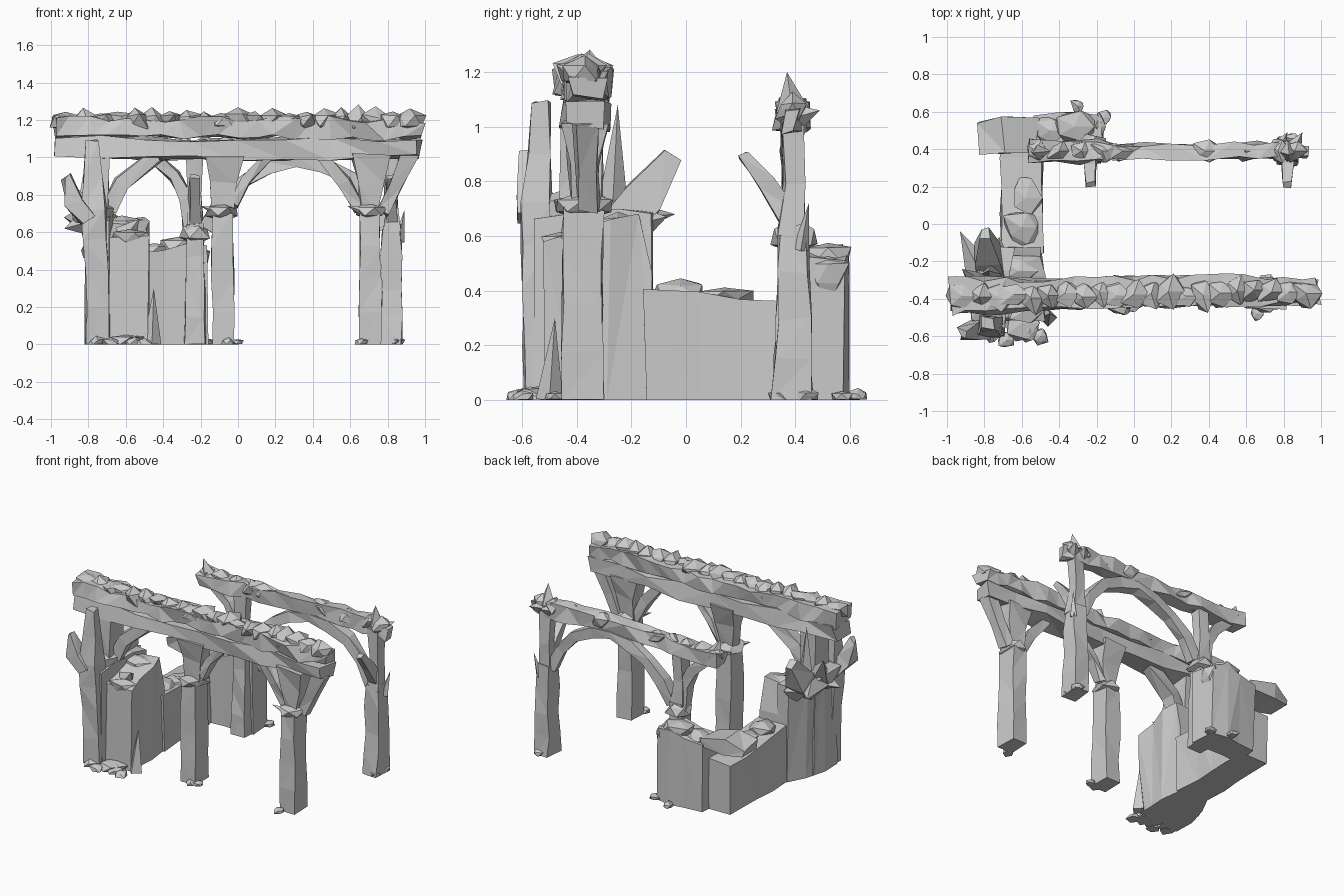
import bpy, random
from mathutils import Vector

random.seed(4)
X, Y, Z = Vector((1, 0, 0)), Vector((0, 1, 0)), Vector((0, 0, 1))


def add_mesh(name, verts, faces):
    verts = [(v[0], v[1], max(0, v[2])) for v in verts]
    me = bpy.data.meshes.new(name)
    me.from_pydata(verts, [], faces)
    me.update()
    ob = bpy.data.objects.new(name, me)
    bpy.context.collection.objects.link(ob)
    return ob


def sweep(name, stations, u, jit=0.012, sub=1, up=None):
    """Rough four-sided bar; stations are (x, y, z, width along u, width across)."""
    st = []
    for a, b in zip(stations, stations[1:]):
        st += [[p + (q - p) * k / sub for p, q in zip(a, b)] for k in range(sub)]
    st.append(list(stations[-1]))
    pts = [Vector(s[:3]) for s in st]
    verts, faces = [], []
    for i, s in enumerate(st):
        t = (pts[min(i + 1, len(st) - 1)] - pts[max(i - 1, 0)]).normalized()
        v = up or t.cross(u).normalized()
        for a, b in ((-1, -1), (1, -1), (1, 1), (-1, 1)):
            p = pts[i] + u * a * s[3] / 2 + v * b * s[4] / 2
            j = Vector([random.uniform(-jit, jit) for _ in range(3)])
            if up and b < 0:
                j.z = 0
            verts.append(p + j)
    for i in range(len(st) - 1):
        for k in range(4):
            a, b = i * 4 + k, i * 4 + (k + 1) % 4
            c, d = b + 4, a + 4
            faces += [(a, b, c), (a, c, d)] if random.random() < .5 else [(a, b, d), (b, c, d)]
    n = len(verts)
    faces += [(3, 2, 1, 0), (n - 4, n - 3, n - 2, n - 1)]
    return add_mesh(name, verts, faces)


def wall(name, stations, u, jit=0.012, sub=1):
    """Standing wall; stations are (x, y, thickness along u, height)."""
    return sweep(name, [(x, y, h / 2, w, h) for x, y, w, h in stations], u, jit, sub, Z)


def rock(name, c, s, rough=0.3):
    """Angular stone: jittered low ico-sphere."""
    bpy.ops.mesh.primitive_ico_sphere_add(subdivisions=1, radius=1)
    ob = bpy.context.object
    ob.name = name
    for v in ob.data.vertices:
        k = 1 + random.uniform(-rough, rough)
        v.co = Vector([c[i] + v.co[i] * s[i] * k for i in range(3)])
        v.co.z = max(0, v.co.z)
    return ob


def shard(name, base, tip, r):
    """Pointed splinter from a square base to a tip."""
    b, t = Vector(base), Vector(tip)
    d = (t - b).normalized()
    u = d.cross(Y if abs(d.y) < .7 else X).normalized()
    v = d.cross(u)
    ring = [b + u * r, b + v * r, b - u * r, b - v * r]
    return add_mesh(name, ring + [t], [(0, 1, 4), (1, 2, 4), (2, 3, 4), (3, 0, 4), (3, 2, 1, 0)])


# Front beam: tapered lower timber, wider upper timber
sweep("front_lower_beam", [(-.97, -.37, 1.06, .16, .1), (-.5, -.37, 1.05, .16, .1),
      (0, -.365, 1.045, .14, .11), (.5, -.36, 1.05, .14, .1), (.97, -.36, 1.055, .13, .1)], Y, .018, 2)
sweep("front_upper_beam", [(-.985, -.39, 1.155, .19, .1), (-.5, -.375, 1.155, .16, .1), (0, -.365, 1.155, .15, .1),
      (.5, -.355, 1.155, .15, .1), (.985, -.36, 1.15, .12, .09)], Y, .018, 5)
for i in range(21):
    x = -.92 + i * .092
    rock("front_beam_rubble", (x, -.375 + .02 * x + random.uniform(-.015, .015), 1.195),
         (.075, random.uniform(.07, .09), random.uniform(.05, .07)), .35)

# Back beam, thinner and uneven
sweep("back_beam", [(-.56, .39, 1.03, .12, .1), (-.3, .39, 1.03, .12, .1), (-.1, .39, 1.04, .09, .1),
      (.2, .38, 1.055, .08, .09), (.55, .39, 1.05, .08, .1), (.75, .39, 1.04, .09, .1),
      (.94, .38, 1.02, .05, .07)], Y, .016, 2)
for x in (-.52, -.4, -.28, -.17, -.06, .38, .6, .77, .86):
    rock("back_beam_rubble", (x, .39, 1.06), (.07, .06, .055), .35)
shard("back_beam_splinter", (.82, .39, 1.06), (.83, .37, 1.2), .06)
shard("back_beam_splinter", (-.5, .39, 1.05), (-.54, .38, 1.17), .06)
for dx in (-.04, .04):
    shard("back_beam_side_splinter", (.82 + dx, .42, 1.04), (.86 + dx, .49, 1.06), .04)

# Front posts with collars and flaring brackets
for x in (-.08, .705):
    sweep("front_post", [(x, -.38, 0, .15, .11), (x, -.38, .35, .14, .115), (x, -.375, .7, .14, .11)], Y, .008, 2)
    rock("front_collar", (x, -.375, .71), (.09, .11, .045), .25)
    sweep("front_bracket", [(x, -.375, .7, .08, .1), (x, -.37, .87, .11, .14), (x, -.37, 1.02, .16, .2)], Y, .015)
    shard("front_collar_splinter", (x, -.42, .7), (x - .12, -.45, .74), .035)
sweep("right_brace", [(.77, -.36, .7, .08, .07), (.85, -.36, .85, .08, .07), (.93, -.36, 1.03, .1, .09)], Y)
sweep("right_inner_brace", [(.64, -.37, .72, .07, .06), (.57, -.37, .87, .07, .06),
      (.44, -.37, 1.01, .07, .06)], Y)
sweep("middle_inner_brace", [(-.02, -.37, .74, .07, .05), (.04, -.37, .87, .07, .05),
      (.16, -.37, 1.01, .07, .05)], Y)

# Front left double post
sweep("left_post", [(-.75, -.38, 0, .16, .12), (-.75, -.38, .5, .15, .12), (-.75, -.38, 1.02, .15, .12)], Y, .01, 2)
sweep("left_outer_post", [(-.75, -.53, 0, .12, .12), (-.755, -.545, .4, .11, .12), (-.77, -.55, .72, .11, .13),
      (-.785, -.53, 1.09, .06, .07)], Y, .008, 2)
sweep("left_brace", [(-.69, -.37, .72, .08, .08), (-.62, -.37, .86, .08, .08), (-.43, -.37, 1.01, .08, .07)], Y)

# Broken stone collar around the left post, leaning plates behind it
rock("left_collar", (-.78, -.4, .69), (.12, .2, .08), .2)
sweep("leaning_plate", [(-.8, -.55, .66, .13, .1), (-.87, -.57, .76, .09, .1), (-.91, -.58, .9, .04, .05)], Y, .015)
sweep("leaning_plate", [(-.76, -.27, .62, .16, .1), (-.78, -.16, .74, .14, .14), (-.8, -.05, .9, .04, .06)], X, .015)
for base, tip, r in (((-.8, -.35, .68), (-.92, -.24, .88), .09),
                     ((-.8, -.3, .66), (-.93, -.04, .68), .1), ((-.74, -.2, .64), (-.72, -.07, .67), .09),
                     ((-.76, -.27, .68), (-.78, -.25, 1.08), .06),
                     ((-.78, -.4, .66), (-.93, -.42, .62), .09), ((-.6, -.4, .58), (-.53, -.45, .67), .07)):
    shard("stone_splinter", base, tip, r)

# Side wall: high front part with outer facing, low run, and back return
wall("high_wall", [(-.59, -.51, .21, .57), (-.595, -.4, .22, .61), (-.6, -.28, .23, .65),
     (-.6, -.17, .22, .67), (-.6, -.115, .21, .46)], X, .014)
wall("outer_wall_facing", [(-.75, -.55, .12, .66), (-.745, -.4, .14, .68), (-.72, -.25, .13, .7),
     (-.68, -.12, .08, .68)], X, .008)
wall("low_wall", [(-.6, -.15, .23, .41), (-.6, .05, .22, .39), (-.6, .2, .22, .36),
     (-.6, .36, .22, .36), (-.6, .5, .2, .36)], X, .01)
wall("back_wall", [(-.53, .48, .2, .48), (-.4, .49, .2, .5), (-.28, .5, .2, .53), (-.17, .49, .19, .52)], Y, .014)
for c, s in (((-.6, -.02, .4), (.11, .1, .05)), ((-.58, .14, .38), (.09, .1, .035)),
             ((-.32, .52, .53), (.12, .09, .06)), ((-.2, .52, .46), (.06, .09, .09)),
             ((-.45, .5, .5), (.09, .08, .05)), ((-.58, -.46, .57), (.1, .08, .06)),
             ((-.62, -.25, .64), (.1, .09, .05))):
    rock("wall_cap_stone", c, s)
sweep("broken_slab", [(-.82, .46, .49, .17, .05), (-.7, .48, .51, .2, .1), (-.52, .47, .5, .19, .07)], Y, .015)

# Back posts with thin upper shafts, side splinters and arch
for x, w in ((-.23, .11), (.82, .11)):
    sweep("back_post", [(x, .39, 0, .14, w), (x, .395, .3, .13, w), (x, .395, .64, .1, w * .9)], Y, .01, 2)
    sweep("back_upper_post", [(x, .39, .6, .09, .09), (x, .395, .8, .07, .07), (x, .39, 1.03, .08, .08)], Y, .01)
    sweep("back_cross_brace", [(x, .38, .66, .06, .07), (x, .3, .79, .06, .06), (x, .21, .9, .05, .04)], X, .008)
rock("back_collar", (-.23, .4, .6), (.09, .09, .06), .25)
sweep("back_arch", [(-.17, .39, .62, .07, .07), (-.09, .39, .76, .07, .07), (.02, .39, .87, .07, .07),
      (.16, .385, .95, .07, .07), (.31, .385, .985, .07, .06), (.45, .385, .96, .07, .07),
      (.6, .39, .89, .07, .07), (.71, .39, .77, .07, .07), (.78, .39, .62, .07, .07)], Y, .008)
sweep("back_left_brace", [(-.25, .39, .6, .07, .08), (-.28, .39, .78, .07, .07), (-.34, .39, .9, .07, .06),
      (-.46, .39, 1.01, .07, .06)], Y, .008)
shard("back_post_splinter", (.86, .42, .55), (.89, .45, .72), .03)

# Rubble at the feet
for x, y, r in ((-.76, -.59, .05), (-.68, -.62, .05), (-.56, -.57, .06), (-.5, -.6, .05), (-.05, -.45, .04),
                (0, -.44, .035), (.66, -.48, .04), (.85, .44, .05), (.84, .34, .04), (-.3, .63, .045),
                (-.16, .57, .04), (-.6, -.53, .09)):
    rock("foot_rubble", (x, y, .012), (r, r, r * .6), .3)
shard("fallen_stone", (-.46, -.5, 0), (-.45, -.48, .3), .05)
